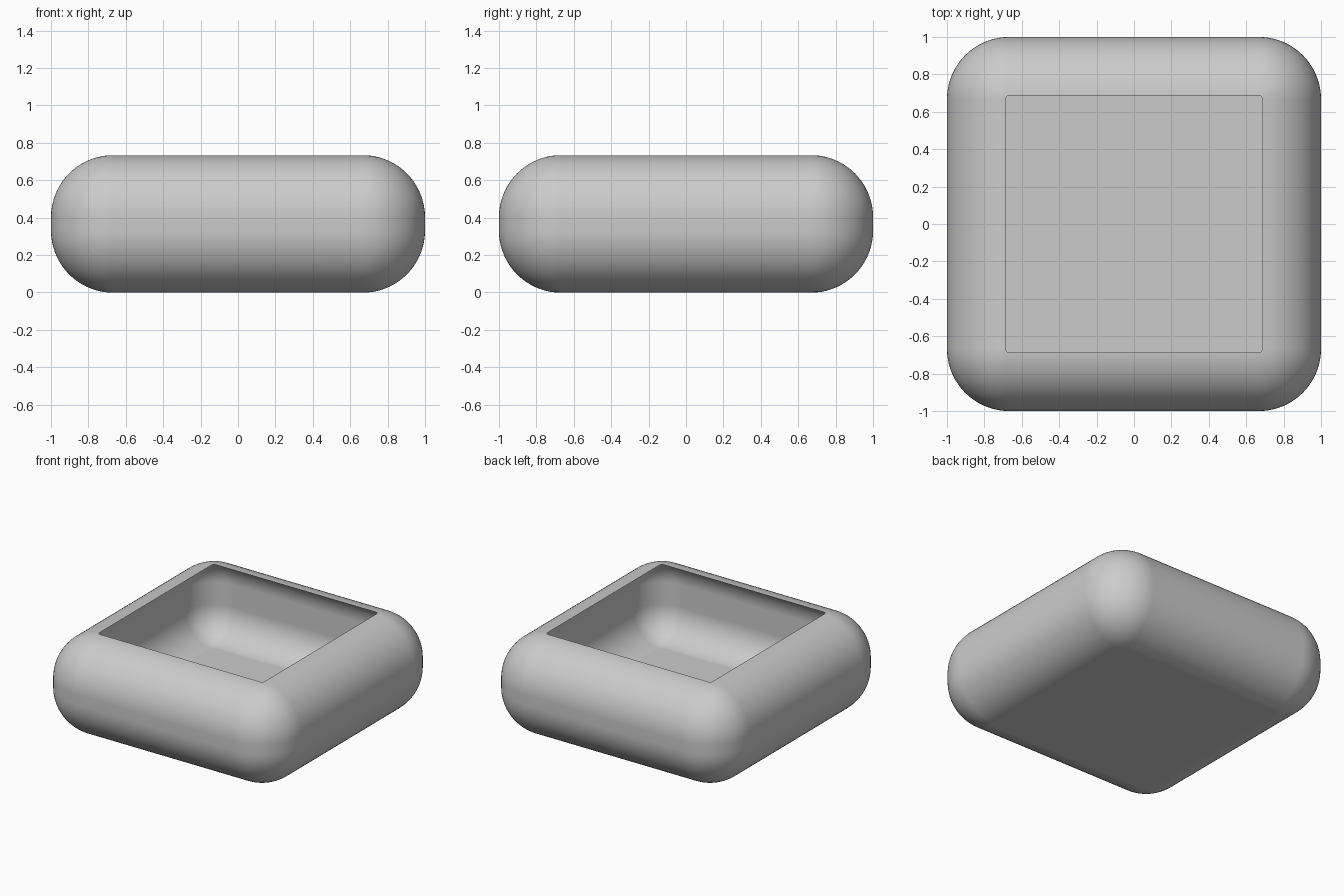
import bpy, bmesh, math

cube = bpy.data.objects.get("Cube")
if cube:
    bpy.data.objects.remove(cube, do_unlink=True)

HEIGHT = 0.733
CORE = 0.667          # half width of the square that the rounding is swept around
OUTER_R = 0.333
WALL = 0.1
STEP = 5              # degrees between rings
CORNER_SEGS = 18


def side_profile(radius, z_low, z_high):
    """Half-round side section, as (offset, z) from the floor up to the rim."""
    first = math.cos(math.radians(STEP))
    points = []
    for deg in range(STEP, 180, STEP):
        a = math.radians(deg)
        lift = radius * (first - math.cos(a))
        z = z_low + lift if deg <= 90 else z_high - radius * (first + math.cos(a))
        points.append((radius * math.sin(a), z))
        if deg == 90:
            points.append((radius, z_high - radius * first))
    return points


def rounded_square(bm, offset, z):
    """Ring of vertices: square with its corners rounded by the offset."""
    ring = []
    for corner in range(4):
        mid = math.radians(45 + 90 * corner)
        cx = math.copysign(CORE, math.cos(mid))
        cy = math.copysign(CORE, math.sin(mid))
        for i in range(CORNER_SEGS + 1):
            a = math.radians(90) * (corner + i / CORNER_SEGS)
            ring.append(bm.verts.new((cx + offset * math.cos(a),
                                      cy + offset * math.sin(a), z)))
    return ring


# Outer skin from the base up to the rim, then cavity from the rim down to its floor
outer = side_profile(OUTER_R, 0, HEIGHT)
inner = side_profile(OUTER_R - WALL, WALL, HEIGHT)
bm = bmesh.new()
rings = [rounded_square(bm, d, z) for d, z in outer + inner[::-1]]
for low, high in zip(rings, rings[1:]):
    for i in range(len(low)):
        j = (i + 1) % len(low)
        bm.faces.new((low[i], low[j], high[j], high[i]))
bm.faces.new(rings[0][::-1])
bm.faces.new(rings[-1])
bmesh.ops.recalc_face_normals(bm, faces=bm.faces)

mesh = bpy.data.meshes.new("rounded_tray")
bm.to_mesh(mesh)
bm.free()
tray = bpy.data.objects.new("rounded_tray", mesh)
bpy.context.collection.objects.link(tray)

# Plain grey material
grey = bpy.data.materials.new("plain_grey")
grey.use_nodes = True
colour = (0.6, 0.6, 0.6, 1)
grey.diffuse_color = colour
grey.node_tree.nodes["Principled BSDF"].inputs["Base Color"].default_value = colour
mesh.materials.append(grey)

# Smooth shading with a crisp rim and flat floor and base
bpy.ops.object.select_all(action="DESELECT")
tray.select_set(True)
bpy.context.view_layer.objects.active = tray
bpy.ops.object.shade_smooth_by_angle(angle=math.radians(30))
weighted = tray.modifiers.new("even_shading", "WEIGHTED_NORMAL")
weighted.keep_sharp = True
